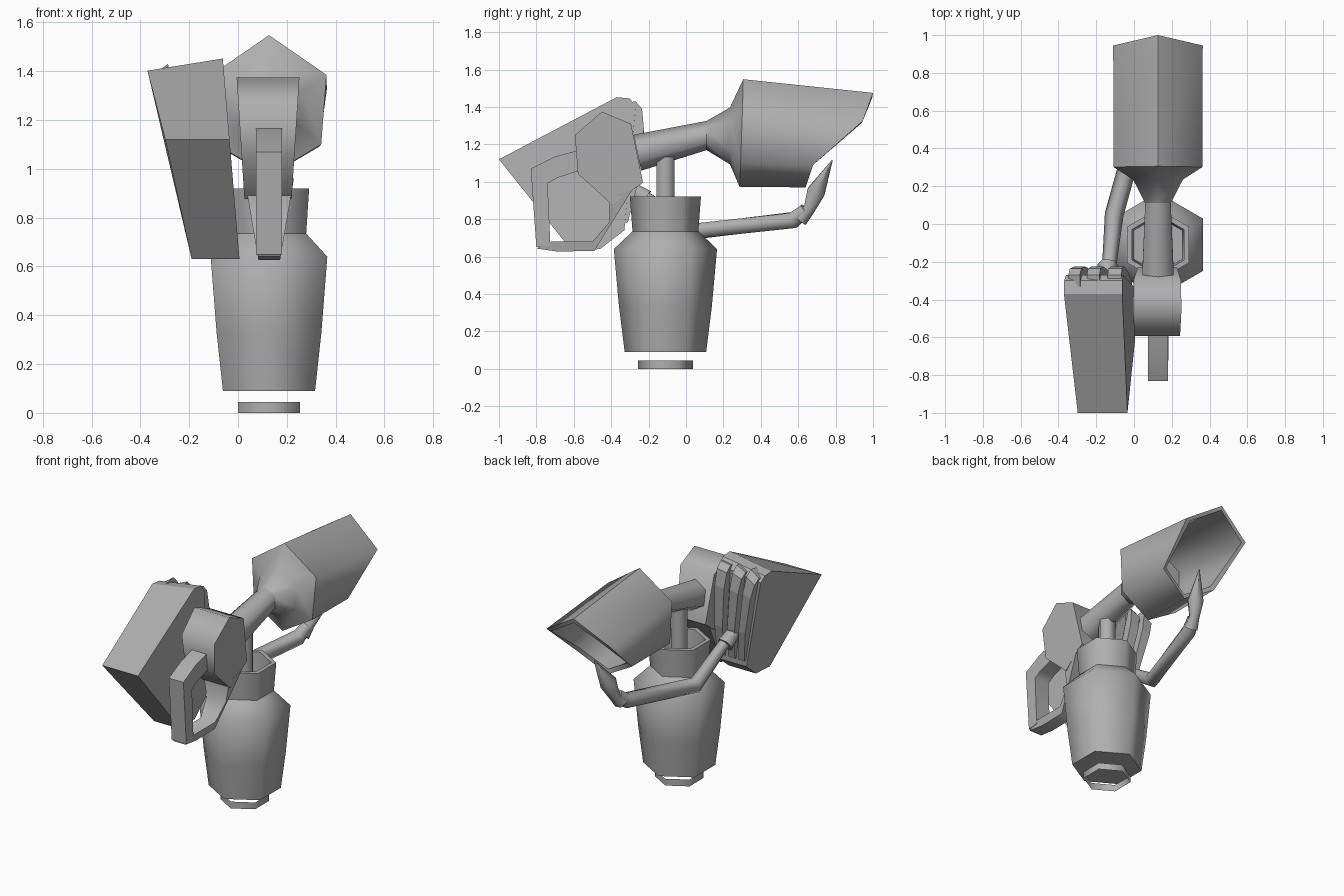
import bpy, bmesh, math
from mathutils import Vector

if "Cube" in bpy.data.objects:
    bpy.data.objects.remove(bpy.data.objects["Cube"])

CX, CY = 0.127, -0.11   # axis of the gun / bottle

grey = bpy.data.materials.new("mid_grey")
grey.diffuse_color = (0.43, 0.43, 0.43, 1)
grey.use_nodes = True
grey.node_tree.nodes["Principled BSDF"].inputs["Base Color"].default_value = grey.diffuse_color


def finish(name, bm, smooth=False):
    bmesh.ops.recalc_face_normals(bm, faces=bm.faces)
    me = bpy.data.meshes.new(name)
    bm.to_mesh(me)
    bm.free()
    me.materials.append(grey)
    ob = bpy.data.objects.new(name, me)
    bpy.context.collection.objects.link(ob)
    if smooth:
        bpy.context.view_layer.objects.active = ob
        ob.select_set(True)
        bpy.ops.object.shade_smooth_by_angle(angle=math.radians(66))
        ob.select_set(False)
    return ob


def loft(name, rings, caps=True, smooth=True):
    """Skin a list of equal-length point rings; caps may be (first, last)."""
    first, last = caps if isinstance(caps, tuple) else (caps, caps)
    bm = bmesh.new()
    vs = [[bm.verts.new(p) for p in r] for r in rings]
    n = len(vs[0])
    for a, b in zip(vs, vs[1:]):
        for i in range(n):
            bm.faces.new((a[i], a[(i + 1) % n], b[(i + 1) % n], b[i]))
    if first:
        bm.faces.new(vs[0])
    if last:
        bm.faces.new(vs[-1])
    return finish(name, bm, smooth)


def hex_z(z, r):
    return [(CX + r * math.sin(i * math.pi / 3), CY + r * math.cos(i * math.pi / 3), z) for i in range(6)]


def hex_y(y, z, r, lean=0.0):
    return [(CX + r * math.sin(i * math.pi / 3), y + lean * math.cos(i * math.pi / 3),
             z + r * math.cos(i * math.pi / 3)) for i in range(6)]


def pipe(name, path):
    """Hexagonal pipe through (x, y, z, radius) points."""
    pts = [Vector(p[:3]) for p in path]
    rings = []
    for i, p in enumerate(pts):
        d = Vector()
        if i > 0:
            d += (p - pts[i - 1]).normalized()
        if i < len(pts) - 1:
            d += (pts[i + 1] - p).normalized()
        d.normalize()
        side = (Vector((1, 0, 0)) - d * d.x).normalized()
        up = d.cross(side)
        r = path[i][3]
        rings.append([p + side * r * math.cos(k * math.pi / 3) + up * r * math.sin(k * math.pi / 3)
                      for k in range(6)])
    return loft(name, rings)


def slab(name, profile, left, right, smooth=False, tilt=0.0):
    """Extrude a (y, z) profile in x between two sides that depend on z."""
    low = [(left(z), y, z - tilt * max(0, z - 1.12)) for y, z in profile]
    return loft(name, [low, [(right(z), y, z) for y, z in profile]], smooth=smooth)


# Bottle, hollow neck, loose ring below, feed post
loft("bottle", [hex_z(z, r) for z, r in (
    (0.09, 0.218), (0.33, 0.248), (0.64, 0.276), (0.735, 0.176))], caps=(True, False))
loft("bottle_neck", [hex_z(z, r) for z, r in (
    (0.735, 0.176), (0.92, 0.19), (0.92, 0.16), (0.72, 0.15))], caps=(False, True))
loft("base_ring", [hex_z(0, 0.147), hex_z(0.045, 0.147)], caps=False)
pipe("feed_post", [(CX, CY, 0.72, 0.055), (CX, CY, 1.18, 0.055)])

# Barrel flaring into a hollow nozzle with a slanted mouth
mouth = [(0, 1.0, 1.475), (0.237, 0.945, 1.325), (0.205, 0.68, 1.09),
         (0, 0.64, 0.97), (-0.205, 0.68, 1.09), (-0.237, 0.945, 1.325)]
rim = [(CX + x, y, z) for x, y, z in mouth]
inner = [(CX + x * 0.88, y - 0.005, 1.24 + (z - 1.24) * 0.88) for x, y, z in mouth]
back = [(CX + x * 0.995, y, z) for x, y, z in
        [(0, 0.306, 1.548), (0.237, 0.302, 1.385), (0.215, 0.292, 1.10),
         (0, 0.287, 0.972), (-0.215, 0.292, 1.10), (-0.237, 0.302, 1.385)]]
loft("barrel", [hex_y(-0.26, 1.155, 0.096, -0.02), hex_y(0.11, 1.247, 0.078)], caps=(True, False))
loft("nozzle_cone", [hex_y(0.11, 1.247, 0.078), hex_y(0.235, 1.245, 0.152), back], caps=False)
loft("nozzle_shroud", [back, rim], caps=False)
loft("nozzle_inside", [rim, inner, hex_y(0.34, 1.25, 0.24)], caps=(False, True))

# Gun body, tapering downwards
slab("gun_body", [(-0.449, 1.374), (-0.294, 1.31), (-0.23, 0.995),
                  (-0.396, 0.877), (-0.578, 1.043), (-0.594, 1.25)],
     lambda z: 0.123 - 0.097 - (z - 0.88) * 0.064,
     lambda z: 0.123 + 0.097 + (z - 0.88) * 0.064, smooth=True)


# Handle: rear grip and lower guard
def grip_left(z):
    return 0.073


def grip_right(z):
    return 0.18


slab("grip", [(-0.55, 1.175), (-0.70, 1.135), (-0.83, 1.07), (-0.80, 0.65), (-0.725, 0.66),
              (-0.74, 0.99), (-0.69, 1.02), (-0.55, 1.065)], grip_left, grip_right, smooth=True)
slab("handle_guard", [(-0.80, 0.643), (-0.69, 0.627), (-0.49, 0.63), (-0.285, 0.96), (-0.41, 0.92),
                      (-0.41, 0.785), (-0.50, 0.68), (-0.72, 0.68)],
     lambda z: 0.128 - 0.045 - (z - 0.63) * 0.17,
     lambda z: 0.128 + 0.045 + (z - 0.63) * 0.17, smooth=True)


# Tank at the side, leaning outwards, with ribs on the rear face
def tank_x(f):
    def at(z):
        lo = -0.19 - (z - 0.63) * 0.22
        hi = 0.006 - (z - 0.63) * 0.083
        return lo + (hi - lo) * f
    return at


slab("tank", [(-1.0, 1.12), (-0.37, 1.452), (-0.30, 1.445), (-0.27, 1.40), (-0.33, 0.74),
              (-0.46, 0.64), (-0.61, 0.63)], tank_x(0), tank_x(1), tilt=0.15)
for i, (a, b) in enumerate(((0.06, 0.26), (0.38, 0.60), (0.74, 0.98))):
    slab("tank_rib_%d" % (i + 1), [(-0.33, 1.42), (-0.27, 1.43), (-0.235, 1.39), (-0.225, 1.28),
                                   (-0.255, 1.0), (-0.31, 0.785), (-0.40, 0.74)],
         tank_x(a), tank_x(b), tilt=0.15 * (1 - a))

# Hose fitting, hose and pointed tip
pipe("hose_fitting", [(-0.145, -0.29, 0.96, 0.045), (-0.138, -0.215, 0.91, 0.055)])
pipe("hose", [(-0.135, -0.26, 0.945, 0.036), (-0.105, 0.05, 0.735, 0.05),
              (0.04, 0.575, 0.795, 0.05), (0.06, 0.64, 0.85, 0.04)])
pipe("hose_tip", [(0.05, 0.61, 0.80, 0.048), (0.065, 0.66, 0.855, 0.036),
                  (0.085, 0.695, 0.945, 0.055), (0.127, 0.782, 1.115, 0.003)])
